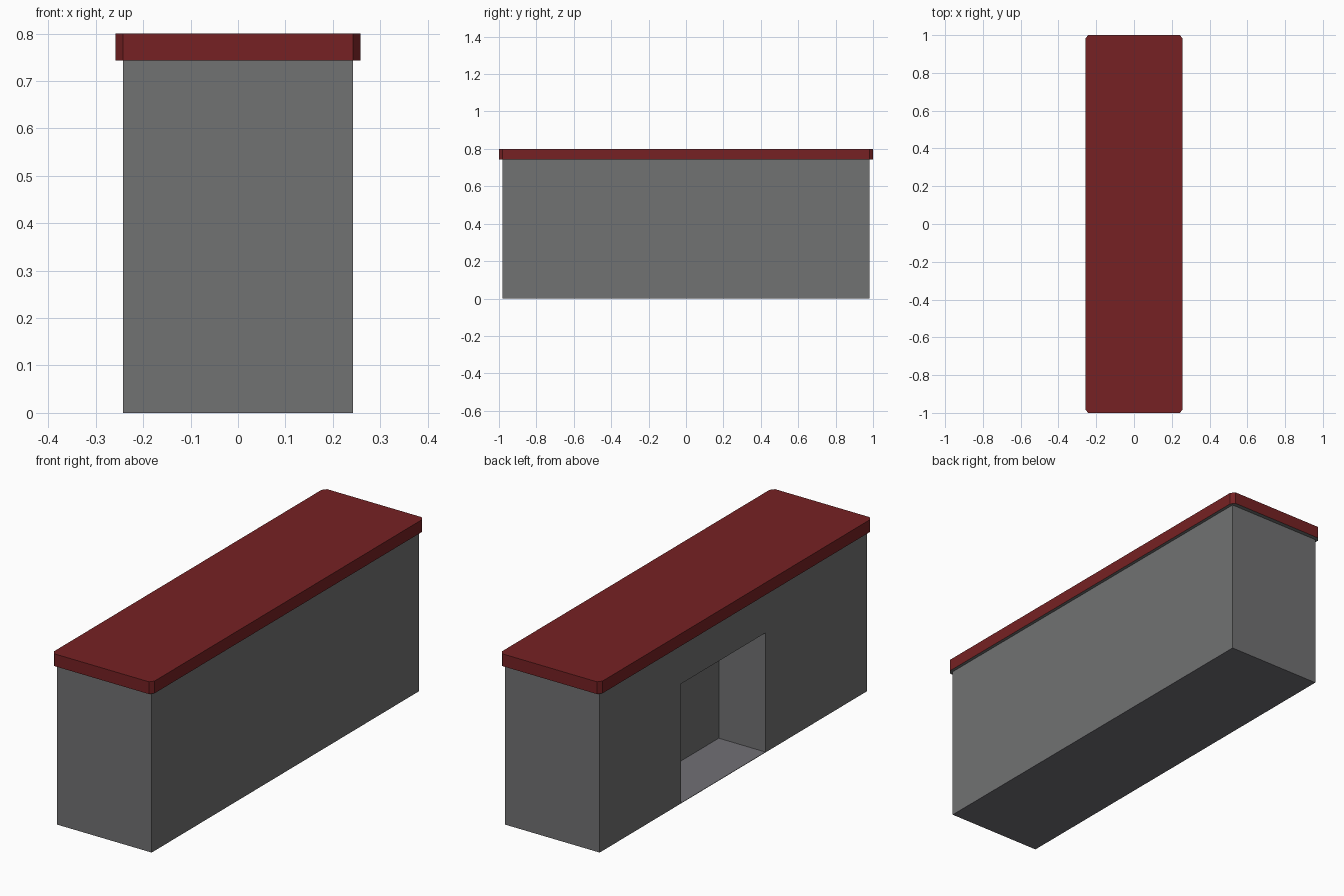
import bpy, bmesh

if "Cube" in bpy.data.objects:
    bpy.data.objects.remove(bpy.data.objects["Cube"])

# Half sizes and heights
BX, BY = 0.243, 0.98
CX, CY = 0.258, 1.0
CAP_Z, TOP_Z = 0.743, 0.8


def material(name, rgb):
    m = bpy.data.materials.new(name)
    m.diffuse_color = (*rgb, 1.0)
    m.use_nodes = True
    m.node_tree.nodes["Principled BSDF"].inputs["Base Color"].default_value = m.diffuse_color
    return m


grey = material("counter grey", (0.165, 0.168, 0.170))
floor_grey = material("floor grey", (0.165, 0.162, 0.178))
red = material("dark red", (0.180, 0.0155, 0.0170))


def prism(name, outline, z0, z1, mats):
    """Extrude a closed xy outline from z0 to z1."""
    bm = bmesh.new()
    base = bm.faces.new([bm.verts.new((x, y, z0)) for x, y in outline])
    geo = bmesh.ops.extrude_face_region(bm, geom=[base], use_keep_orig=True)["geom"]
    moved = [v for v in geo if isinstance(v, bmesh.types.BMVert)]
    bmesh.ops.translate(bm, verts=moved, vec=(0, 0, z1 - z0))
    bmesh.ops.recalc_face_normals(bm, faces=bm.faces)
    me = bpy.data.meshes.new(name)
    bm.to_mesh(me)
    bm.free()
    for m in mats:
        me.materials.append(m)
    ob = bpy.data.objects.new(name, me)
    bpy.context.collection.objects.link(ob)
    return ob


# Floor plate, showing inside the recess
prism("floor_plate", [(-BX, -BY), (BX, -BY), (BX, BY), (-BX, BY)], 0, 0.002, [floor_grey])

# Counter body: U-shaped plan around the knee recess on the left side
RX, RY0, RY1, RZ = -0.003, -0.236, 0.383, 0.555
prism("counter_body",
      [(-BX, -BY), (BX, -BY), (BX, BY), (-BX, BY),
       (-BX, RY1), (RX, RY1), (RX, RY0), (-BX, RY0)], 0.002, RZ, [grey])
body = bpy.data.objects["counter_body"]

# Close the body above the recess as one solid, walls staying flush
bm = bmesh.new()
bm.from_mesh(body.data)
bmesh.ops.delete(bm, geom=[f for f in bm.faces if f.normal.z > 0.9], context='FACES_ONLY')
top = {(round(v.co.x, 3), round(v.co.y, 3)): v for v in bm.verts if v.co.z > 0.5}
recess = [top[(x, y)] for x, y in ((-BX, RY1), (RX, RY1), (RX, RY0), (-BX, RY0))]
bm.faces.new(recess)
rim = [top[(-BX, -BY)], top[(BX, -BY)], top[(BX, BY)], top[(-BX, BY)], recess[0], recess[3]]
upper = [bm.verts.new((v.co.x, v.co.y, CAP_Z)) for v in rim]
for i in range(6):
    j = (i + 1) % 6
    bm.faces.new((rim[i], rim[j], upper[j], upper[i]))
bm.faces.new(upper)
bmesh.ops.recalc_face_normals(bm, faces=bm.faces)
bmesh.ops.dissolve_limit(bm, angle_limit=0.01, verts=bm.verts, edges=bm.edges)
bm.to_mesh(body.data)
bm.free()

# Countertop with cut corners and a grey underside
c, d = 0.015, 0.02
cap = prism("countertop",
            [(-CX + c, -CY), (CX - c, -CY), (CX, -CY + d), (CX, CY - d),
             (CX - c, CY), (-CX + c, CY), (-CX, CY - d), (-CX, -CY + d)],
            CAP_Z, TOP_Z, [red, grey])
for p in cap.data.polygons:
    p.material_index = 1 if p.normal.z < -0.9 else 0
